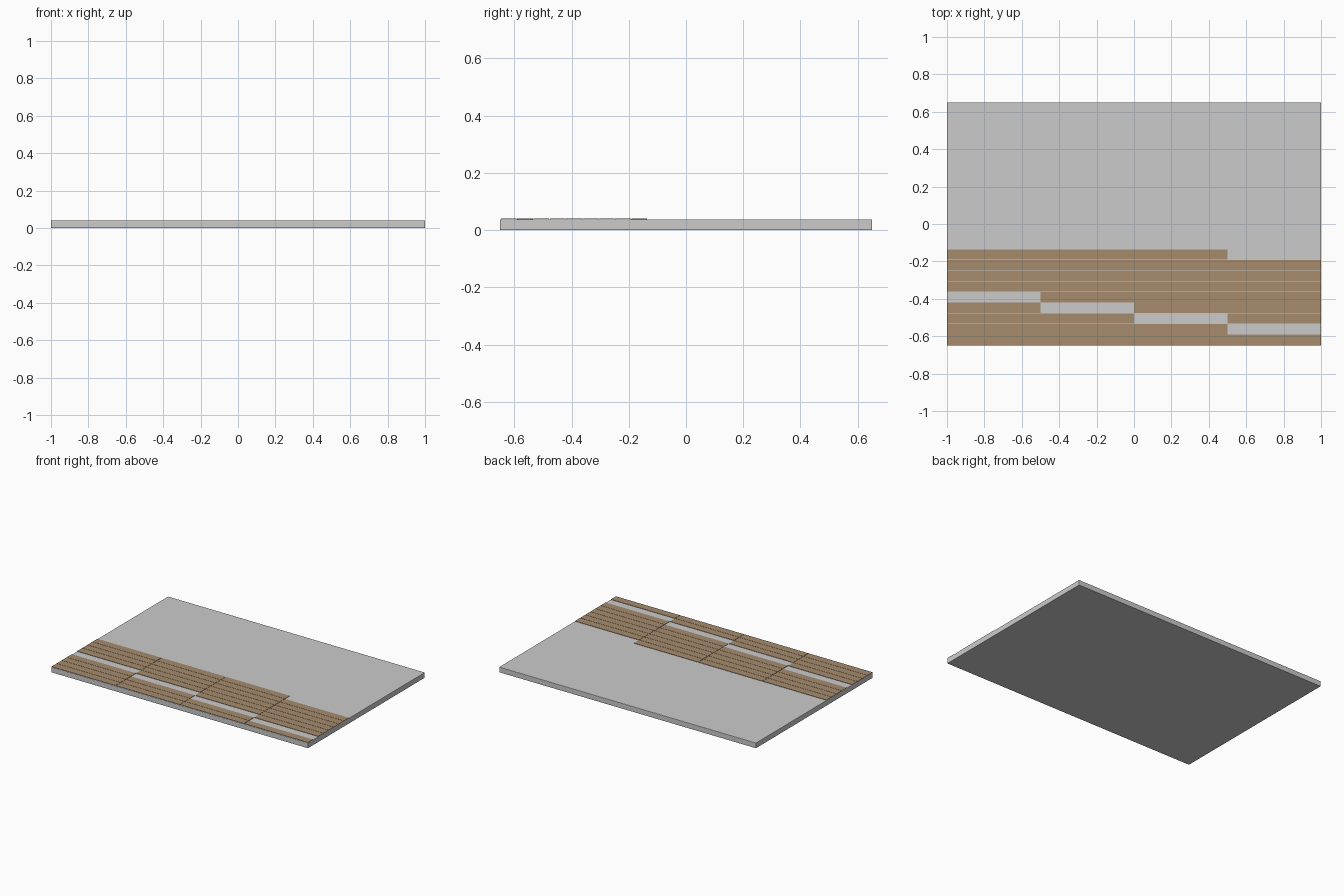
import bpy, bmesh
from mathutils import Matrix

if "Cube" in bpy.data.objects:
    bpy.data.objects.remove(bpy.data.objects["Cube"])

def box(name, x0, x1, y0, y1, z0, z1, mat=None, bevel=0.0):
    bm = bmesh.new()
    m = Matrix.Translation(((x0 + x1) / 2, (y0 + y1) / 2, (z0 + z1) / 2)) \
        @ Matrix.Diagonal((x1 - x0, y1 - y0, z1 - z0, 1))
    bmesh.ops.create_cube(bm, size=1, matrix=m)
    me = bpy.data.meshes.new(name)
    bm.to_mesh(me)
    bm.free()
    ob = bpy.data.objects.new(name, me)
    bpy.context.collection.objects.link(ob)
    if mat:
        me.materials.append(mat)
    if bevel:
        b = ob.modifiers.new("edge_bevel", 'BEVEL')
        b.width = bevel
        b.segments = 2
    return ob

wood = bpy.data.materials.new("brown_wood")
wood.diffuse_color = (0.38, 0.265, 0.155, 1)
wood.use_nodes = True
wood.node_tree.nodes["Principled BSDF"].inputs["Base Color"].default_value = wood.diffuse_color

# Grey slab
TOP = 0.0375
box("base_slab", -1, 1, -0.65, 0.65, 0, TOP, bevel=0.002)

# Thin brown planks: 4 columns x 9 rows, with a stepped run of bare slots
ROWS, PITCH, Y_BACK, GAP = 9, 0.057, -0.135, 0.001
bare = {(0, 4), (1, 5), (2, 6), (3, 7), (3, 0)}
for col in range(4):
    x0 = -1 + col * 0.5
    for row in range(ROWS):
        if (col, row) in bare:
            continue
        y1 = Y_BACK - row * PITCH
        box(f"plank_{col + 1}_{row + 1}", x0 + GAP, x0 + 0.5 - GAP,
            y1 - PITCH + GAP, y1 - GAP, TOP - 0.001, 0.04, wood)
